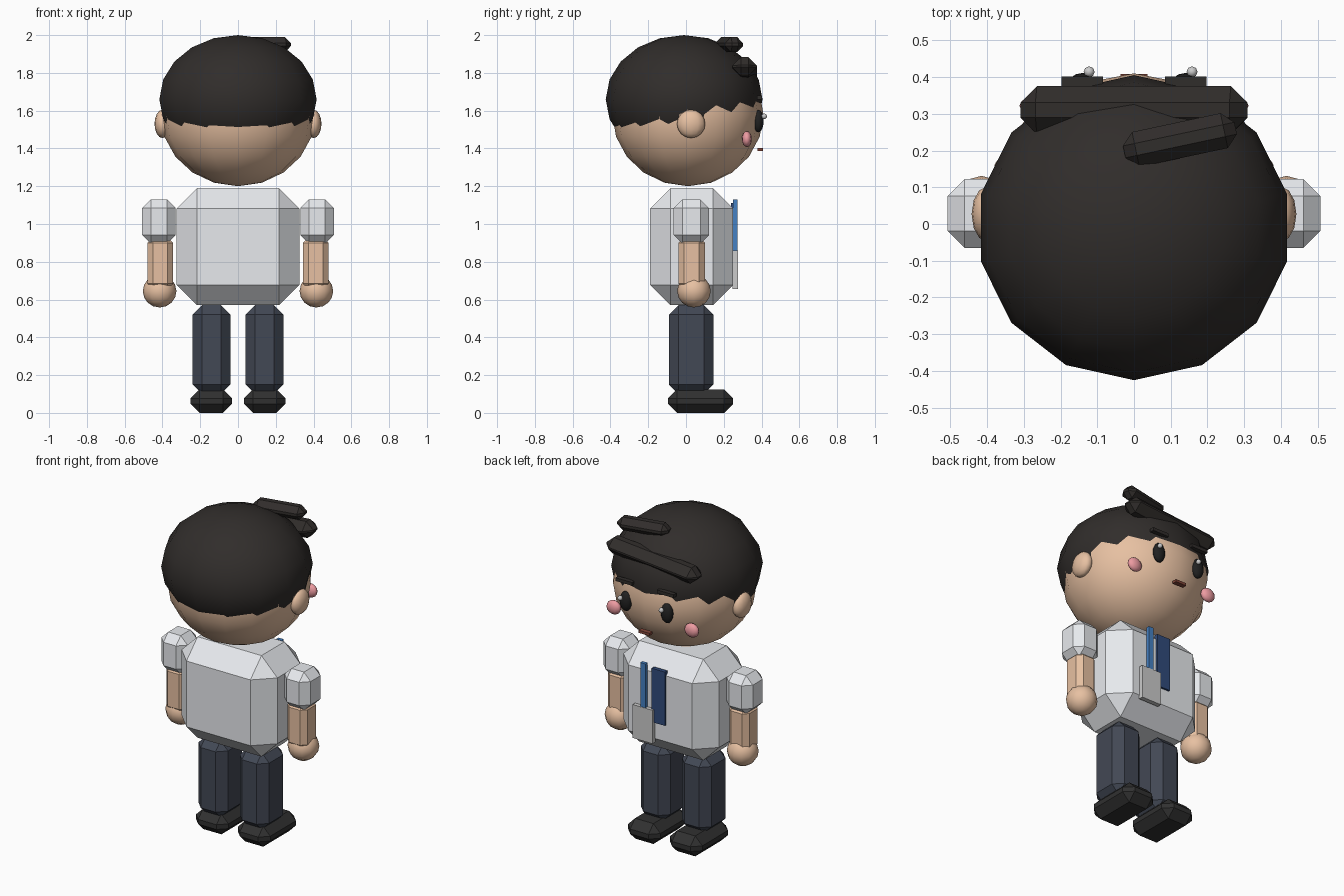
import bpy
from math import radians

if "Cube" in bpy.data.objects:
    bpy.data.objects.remove(bpy.data.objects["Cube"])

COLORS = {
    "skin": (0.80, 0.53, 0.36), "hair": (0.03, 0.026, 0.024), "shirt": (0.80, 0.82, 0.85),
    "trousers": (0.055, 0.065, 0.09), "shoe": (0.03, 0.03, 0.03), "blush": (0.85, 0.33, 0.36),
    "mouth": (0.22, 0.06, 0.04), "eye": (0.015, 0.015, 0.015), "white": (0.95, 0.95, 0.95),
    "navy": (0.03, 0.07, 0.2), "blue": (0.06, 0.22, 0.55), "card": (0.8, 0.8, 0.8),
}
MATS = {}
for key, c in COLORS.items():
    MATS[key] = bpy.data.materials.new(key)
    MATS[key].diffuse_color = (*c, 1)


def finish(name, mat):
    ob = bpy.context.object
    ob.name = name
    ob.data.materials.append(MATS[mat])
    return ob


def ball(name, mat, loc, radii, seg=16, rings=10):
    """Smooth ellipsoid."""
    bpy.ops.mesh.primitive_uv_sphere_add(segments=seg, ring_count=rings, radius=1, location=loc)
    ob = finish(name, mat)
    ob.scale = radii
    bpy.ops.object.transform_apply(location=False, rotation=False, scale=True)
    bpy.ops.object.shade_smooth()
    return ob


def box(name, mat, lo, hi, bevel=0.0, rot=(0, 0, 0)):
    """Flat-faced box between two corners with a single-step chamfer."""
    loc = [(a + b) / 2 for a, b in zip(lo, hi)]
    bpy.ops.mesh.primitive_cube_add(size=1, location=loc)
    ob = finish(name, mat)
    ob.scale = [b - a for a, b in zip(lo, hi)]
    bpy.ops.object.transform_apply(location=False, rotation=False, scale=True)
    ob.rotation_euler = [radians(r) for r in rot]
    if bevel:
        m = ob.modifiers.new("chamfer", 'BEVEL')
        m.width, m.segments = bevel, 1
    return ob


def side_box(name, mat, s, lo, hi, bevel=0.0):
    """Box given for the +x side, mirrored when s is -1."""
    x = sorted((s * lo[0], s * hi[0]))
    return box(name, mat, (x[0], *lo[1:]), (x[1], *hi[1:]), bevel)


# Head and hair cap
ball("head", "skin", (0, 0.01, 1.58), (0.41, 0.40, 0.38), 16, 10)
ball("hair_cap", "hair", (0, -0.01, 1.66), (0.427, 0.415, 0.34), 14, 10)

# Fringe locks
box("fringe_lock", "hair", (-0.31, 0.245, 1.76), (0.31, 0.375, 1.86), 0.045, (0, -5, 0))
box("crown_lock", "hair", (-0.03, 0.18, 1.91), (0.28, 0.277, 1.99), 0.032, (0, 0, 12))

# Torso
box("torso", "shirt", (-0.325, -0.19, 0.57), (0.325, 0.25, 1.19), 0.108)

# Mirrored parts
for s, side in ((1, "right"), (-1, "left")):
    # Face
    ball(f"ear_{side}", "skin", (s * 0.40, 0.027, 1.53), (0.042, 0.075, 0.075), 12, 8)
    ball(f"eye_{side}", "eye", (s * 0.14, 0.383, 1.545), (0.038, 0.028, 0.06), 12, 8)
    ball(f"eye_glint_{side}", "white", (s * 0.14 + 0.018, 0.414, 1.57), (0.015,) * 3, 8, 6)
    ball(f"cheek_{side}", "blush", (s * 0.265, 0.322, 1.45), (0.047, 0.026, 0.042), 12, 8)
    side_box(f"eyebrow_{side}", "hair", s, (0.085, 0.375, 1.66), (0.197, 0.402, 1.68))
    # Arm
    side_box(f"sleeve_{side}", "shirt", s, (0.33, -0.065, 0.895), (0.507, 0.122, 1.13), 0.046)
    side_box(f"forearm_{side}", "skin", s, (0.344, -0.04, 0.655), (0.48, 0.10, 0.93), 0.03)
    ball(f"hand_{side}", "skin", (s * 0.415, 0.042, 0.645), (0.089, 0.089, 0.087), 12, 8)
    # Leg
    side_box(f"leg_{side}", "trousers", s, (0.04, -0.09, 0.10), (0.24, 0.145, 0.57), 0.05)
    side_box(f"shoe_{side}", "shoe", s, (0.032, -0.095, 0.0), (0.252, 0.25, 0.125), 0.048)

# Mouth
box("mouth", "mouth", (-0.037, 0.378, 1.387), (0.037, 0.408, 1.403))

# Tie, lanyard strap and blank badge on the chest
box("tie", "navy", (-0.04, 0.238, 0.78), (0.05, 0.262, 1.11))
box("lanyard_strap", "blue", (0.085, 0.25, 0.85), (0.12, 0.272, 1.13))
box("badge_card", "card", (0.035, 0.247, 0.655), (0.17, 0.275, 0.86))

for m in bpy.data.materials:
    if m.users and not m.is_grease_pencil:
        m.use_nodes = True
        m.node_tree.nodes["Principled BSDF"].inputs["Base Color"].default_value = m.diffuse_color
